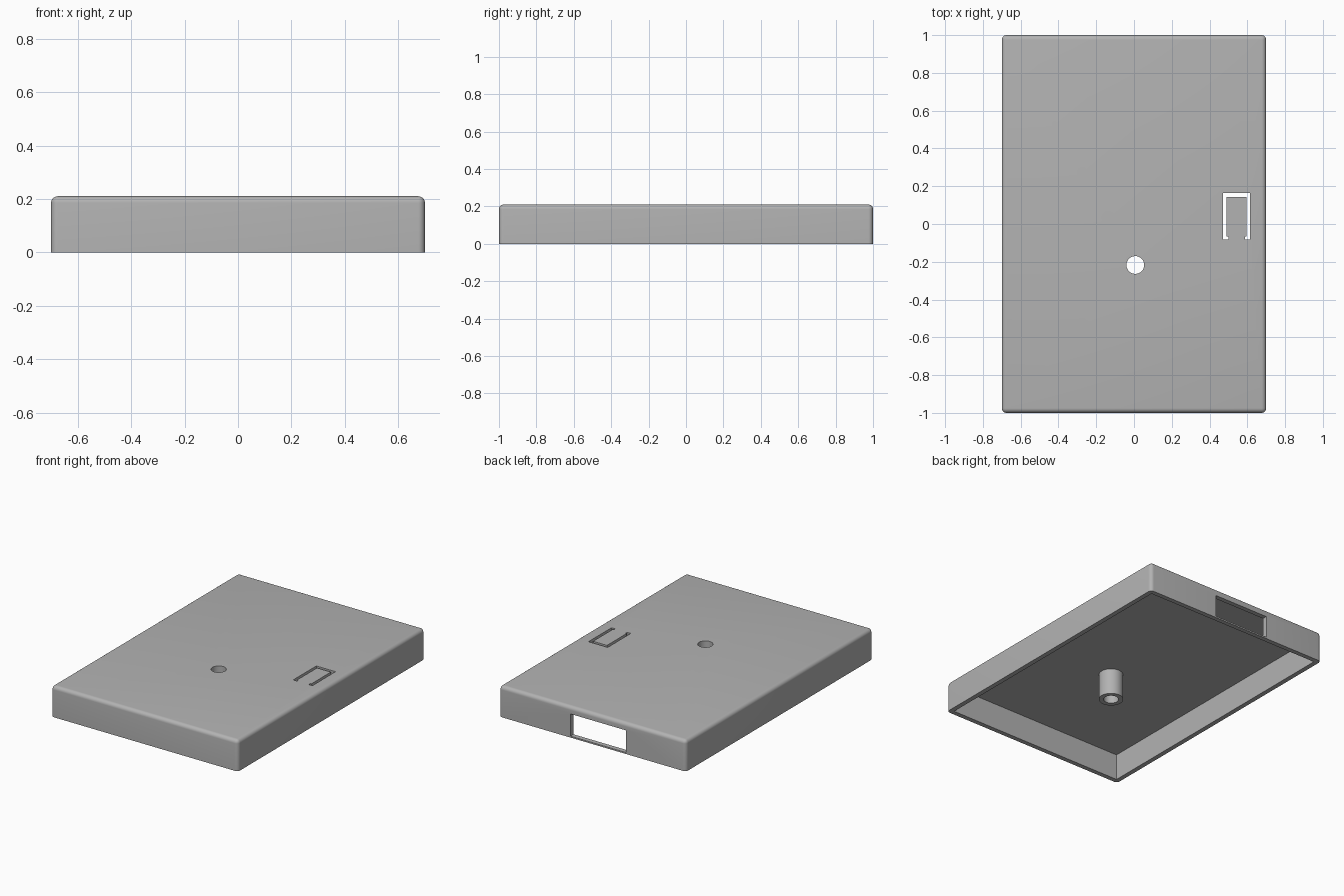
import bpy, bmesh, math
from mathutils import Matrix, Vector

if "Cube" in bpy.data.objects:
    bpy.data.objects.remove(bpy.data.objects["Cube"], do_unlink=True)

W, D, H = 1.4, 2.0, 0.21      # overall size
WALL = 0.032                  # wall and roof thickness
BOSS = (0.007, -0.217)        # screw boss centre

grey = bpy.data.materials.new("plain grey")
grey.use_nodes = True
colour = (0.45, 0.45, 0.45, 1)
grey.diffuse_color = colour
grey.node_tree.nodes["Principled BSDF"].inputs["Base Color"].default_value = colour


def finish(name, bm):
    mesh = bpy.data.meshes.new(name)
    bmesh.ops.recalc_face_normals(bm, faces=bm.faces)
    bm.to_mesh(mesh)
    bm.free()
    mesh.materials.append(grey)
    obj = bpy.data.objects.new(name, mesh)
    bpy.context.collection.objects.link(obj)
    return obj


def box(name, x, y, z, radius=0):
    """Box from three (low, high) ranges, rounded everywhere but the bottom rim."""
    bm = bmesh.new()
    bmesh.ops.create_cube(bm, size=1)
    size = Vector([r[1] - r[0] for r in (x, y, z)])
    mid = Vector([(r[0] + r[1]) / 2 for r in (x, y, z)])
    for v in bm.verts:
        v.co = v.co * size + mid
    if radius:
        edges = [e for e in bm.edges if max(v.co.z for v in e.verts) > mid.z]
        bmesh.ops.bevel(bm, geom=edges, offset=radius, segments=6,
                        profile=0.5, affect='EDGES')
    return finish(name, bm)


def cylinder(name, radius, z):
    bm = bmesh.new()
    place = Matrix.Translation((*BOSS, (z[0] + z[1]) / 2))
    bmesh.ops.create_cone(bm, cap_ends=True, segments=48, radius1=radius,
                          radius2=radius, depth=z[1] - z[0], matrix=place)
    return finish(name, bm)


def prism(name, outline, z):
    bm = bmesh.new()
    face = bm.faces.new([bm.verts.new((x, y, z[0])) for x, y in outline])
    grown = bmesh.ops.extrude_face_region(bm, geom=[face])["geom"]
    verts = [g for g in grown if isinstance(g, bmesh.types.BMVert)]
    bmesh.ops.translate(bm, verts=verts, vec=(0, 0, z[1] - z[0]))
    return finish(name, bm)


def combine(target, tool, operation):
    mod = target.modifiers.new(tool.name, 'BOOLEAN')
    mod.operation, mod.object, mod.solver = operation, tool, 'EXACT'
    bpy.context.view_layer.objects.active = target
    bpy.ops.object.modifier_apply(modifier=mod.name)
    bpy.data.objects.remove(tool, do_unlink=True)


# Hollow cover, open underneath
cover = box("cover", (-W / 2, W / 2), (-D / 2, D / 2), (0, H), radius=0.025)
ix, iy = W / 2 - WALL, D / 2 - WALL
combine(cover, box("cavity", (-ix, ix), (-iy, iy), (-0.1, H - WALL)), 'DIFFERENCE')

# Screw boss hanging from the roof, with a through hole
combine(cover, cylinder("boss", 0.077, (0, H - WALL / 2)), 'UNION')
combine(cover, cylinder("screw_hole", 0.047, (-0.1, H + 0.1)), 'DIFFERENCE')

# Slot around a flexible push tab, mirrored about the tab's centre line
cx, outer, inner, foot = 0.543, 0.072, 0.052, 0.044
half = [(outer, 0.165), (outer, -0.082), (foot, -0.082),
        (foot, -0.066), (inner, -0.066), (inner, 0.144)]
outline = [(cx + x, y) for x, y in half] + [(cx - x, y) for x, y in reversed(half)]
combine(cover, prism("tab_slot", outline, (0.1, H + 0.1)), 'DIFFERENCE')

# Connector window in the back wall, above a thin sill
window = box("connector_window", (-0.25, 0.165), (iy - 0.05, D / 2 + 0.1), (0.01, 0.16))
combine(cover, window, 'DIFFERENCE')

bpy.ops.object.select_all(action='DESELECT')
cover.select_set(True)
bpy.context.view_layer.objects.active = cover
bpy.ops.object.shade_smooth_by_angle(angle=math.radians(35))
